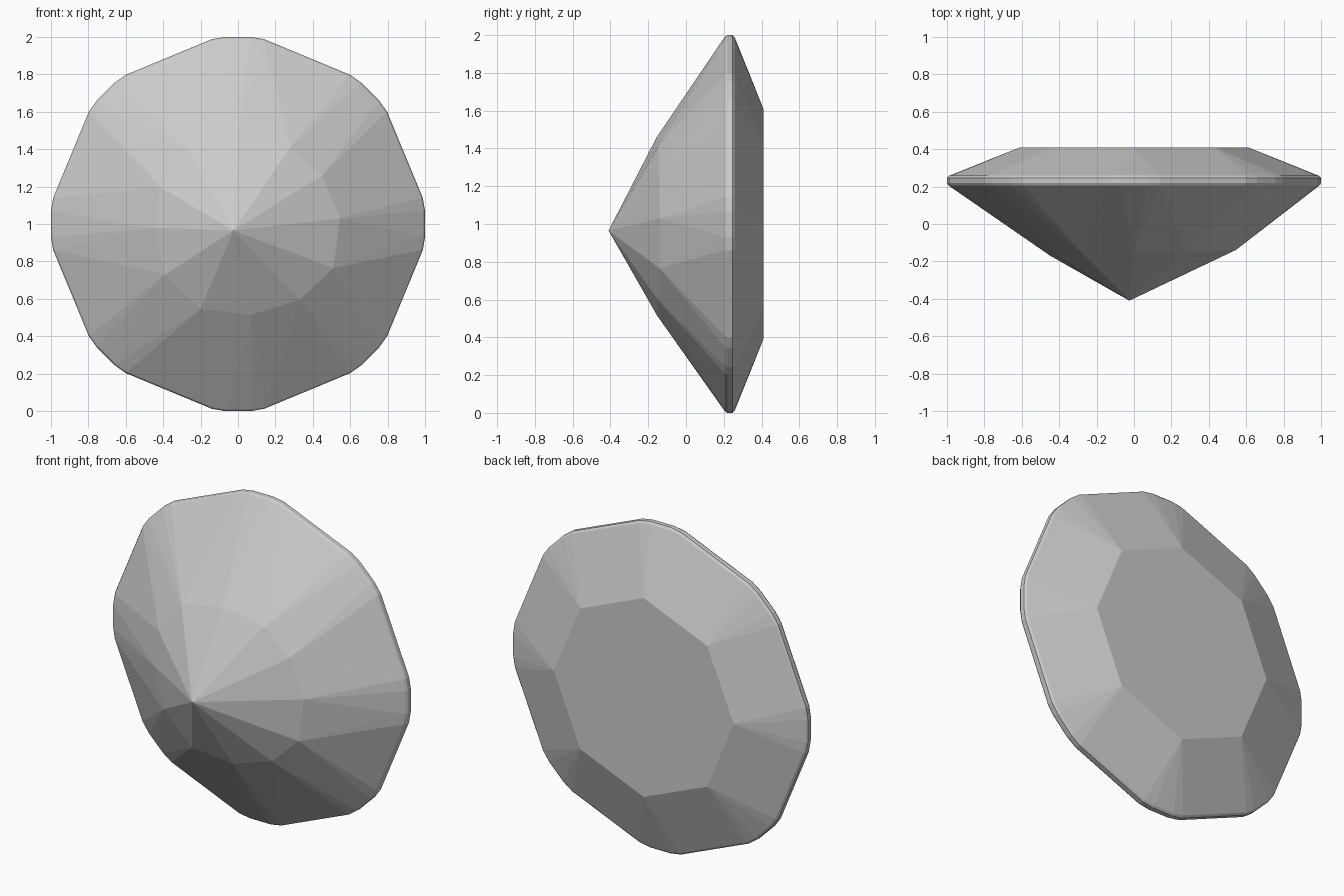
import bpy, bmesh, math
from mathutils import Vector

if "Cube" in bpy.data.objects:
    bpy.data.objects.remove(bpy.data.objects["Cube"])

def gem_ring(half_profile, y, scale=1.0):
    """Eight-fold ring: repeats a corner profile (sideways, outward) at every 45 degrees."""
    pts = []
    for i in range(8):
        a = i * math.pi / 4
        c, s = math.cos(a), math.sin(a)
        for t, r in half_profile:
            pts.append(Vector(((r * c - t * s) * scale, y, 1 + (r * s + t * c) * scale)))
    return pts

# Softened octagon corner used around the girdle
corner = [(-0.14, 0.988), (-0.07, 1.0), (0.07, 1.0), (0.14, 0.988)]

points = gem_ring([(0, 0.61)], 0.41)               # flat table
for y, s in [(0.258, 0.988), (0.247, 1.0), (0.219, 1.0), (0.206, 0.992)]:
    points += gem_ring(corner, y, s)               # girdle band with eased rims

# Irregular hand-cut break line on the pavilion (x, z offset from centre)
pavilion = [(.545, .03), (.45, .26), (.28, .41), (0, .46), (-.27, .40), (-.42, .20),
            (-.45, -.02), (-.39, -.27), (-.20, -.455), (.07, -.485), (.33, -.405), (.51, -.235)]
points += [Vector((x, -0.155 + 0.03 * x, 1 + z)) for x, z in pavilion]

# Off-centre pointed tip
points.append(Vector((-0.025, -0.41, 0.965)))

# The cut stone is convex, so its facets are the hull of these rings
bm = bmesh.new()
for p in points:
    bm.verts.new(p)
bmesh.ops.convex_hull(bm, input=bm.verts[:])
bmesh.ops.delete(bm, geom=[v for v in bm.verts if not v.link_faces], context='VERTS')
bmesh.ops.dissolve_limit(bm, angle_limit=math.radians(0.5), verts=bm.verts[:], edges=bm.edges[:])
bmesh.ops.recalc_face_normals(bm, faces=bm.faces[:])

mesh = bpy.data.meshes.new("cut_gem")
bm.to_mesh(mesh)
bm.free()
gem = bpy.data.objects.new("cut_gem", mesh)
bpy.context.collection.objects.link(gem)
